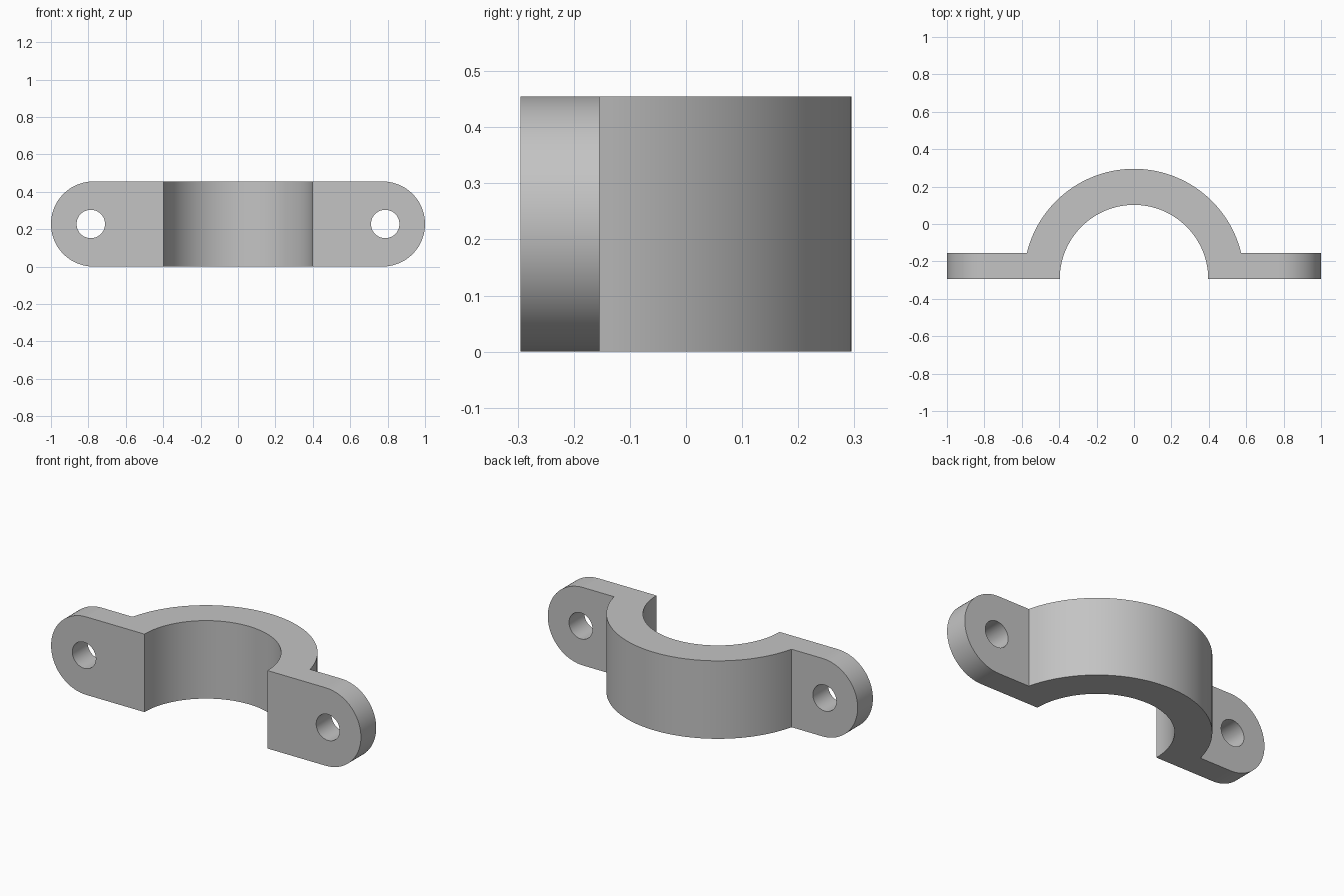
import bpy
import bmesh
from math import sin, cos, pi, asin, radians
from mathutils import Vector

cube = bpy.data.objects.get("Cube")
if cube:
    bpy.data.objects.remove(cube, do_unlink=True)

HEIGHT = 0.455
BASE_Y, EAR_Y = -0.295, -0.154
INNER_R, OUTER_R = 0.397, 0.59
HOLE_X, HOLE_R = 0.787, 0.076
END_R = HEIGHT / 2

grey = bpy.data.materials.new("plain_grey")
grey.use_nodes = True
colour = (0.55, 0.55, 0.55, 1)
grey.diffuse_color = colour
grey.node_tree.nodes["Principled BSDF"].inputs["Base Color"].default_value = colour


def arc(cx, cy, r, start, end, steps):
    """Points along a circular arc, both ends included."""
    angles = [start + (end - start) * i / steps for i in range(steps + 1)]
    return [(cx + r * cos(a), cy + r * sin(a)) for a in angles]


def prism(name, outline, to_3d, depth):
    """Extrude a flat outline into a closed solid."""
    bm = bmesh.new()
    face = bm.faces.new([bm.verts.new(to_3d(u, v)) for u, v in outline])
    grown = bmesh.ops.extrude_face_region(bm, geom=[face])
    moved = [g for g in grown["geom"] if isinstance(g, bmesh.types.BMVert)]
    bmesh.ops.translate(bm, verts=moved, vec=Vector(depth))
    bmesh.ops.recalc_face_normals(bm, faces=bm.faces)
    mesh = bpy.data.meshes.new(name)
    bm.to_mesh(mesh)
    bm.free()
    mesh.materials.append(grey)
    obj = bpy.data.objects.new(name, mesh)
    bpy.context.collection.objects.link(obj)
    return obj


def cut(target, tool, operation):
    """Apply a boolean and discard its tool."""
    tool.hide_render = True
    mod = target.modifiers.new("cut", "BOOLEAN")
    mod.operation, mod.object, mod.solver = operation, tool, "EXACT"
    bpy.context.view_layer.objects.active = target
    bpy.ops.object.modifier_apply(modifier=mod.name)
    bpy.data.objects.remove(tool, do_unlink=True)


# Half-ring strap with a flat ear on each side, overlong for trimming
meet = asin((EAR_Y - BASE_Y) / OUTER_R)
profile = [(1.1, BASE_Y), (1.1, EAR_Y)]
profile += arc(0, BASE_Y, OUTER_R, meet, pi - meet, 64)
profile += [(-1.1, EAR_Y), (-1.1, BASE_Y)]
profile += arc(0, BASE_Y, INNER_R, pi, 0, 64)
clamp = prism("pipe_clamp", profile, lambda u, v: (u, v, -0.1), (0, 0, HEIGHT + 0.2))

# Rounded ends, trimmed through the full depth
slot = arc(1 - END_R, END_R, END_R, -pi / 2, pi / 2, 40)
slot += arc(END_R - 1, END_R, END_R, pi / 2, pi * 1.5, 40)
trim = prism("end_trim", slot, lambda u, v: (u, -0.5, v), (0, 1, 0))
cut(clamp, trim, "INTERSECT")

# Screw holes
for side in (-1, 1):
    circle = arc(side * HOLE_X, END_R, HOLE_R, 0, 2 * pi, 40)[:-1]
    drill = prism("screw_hole", circle, lambda u, v: (u, -0.4, v), (0, 0.35, 0))
    cut(clamp, drill, "DIFFERENCE")

# Smooth curved walls, flat planar faces
bpy.ops.object.select_all(action="DESELECT")
clamp.select_set(True)
bpy.context.view_layer.objects.active = clamp
bpy.ops.object.shade_smooth_by_angle(angle=radians(30))
for poly in clamp.data.polygons:
    if abs(poly.normal.z) > 0.9999:
        poly.use_smooth = False
